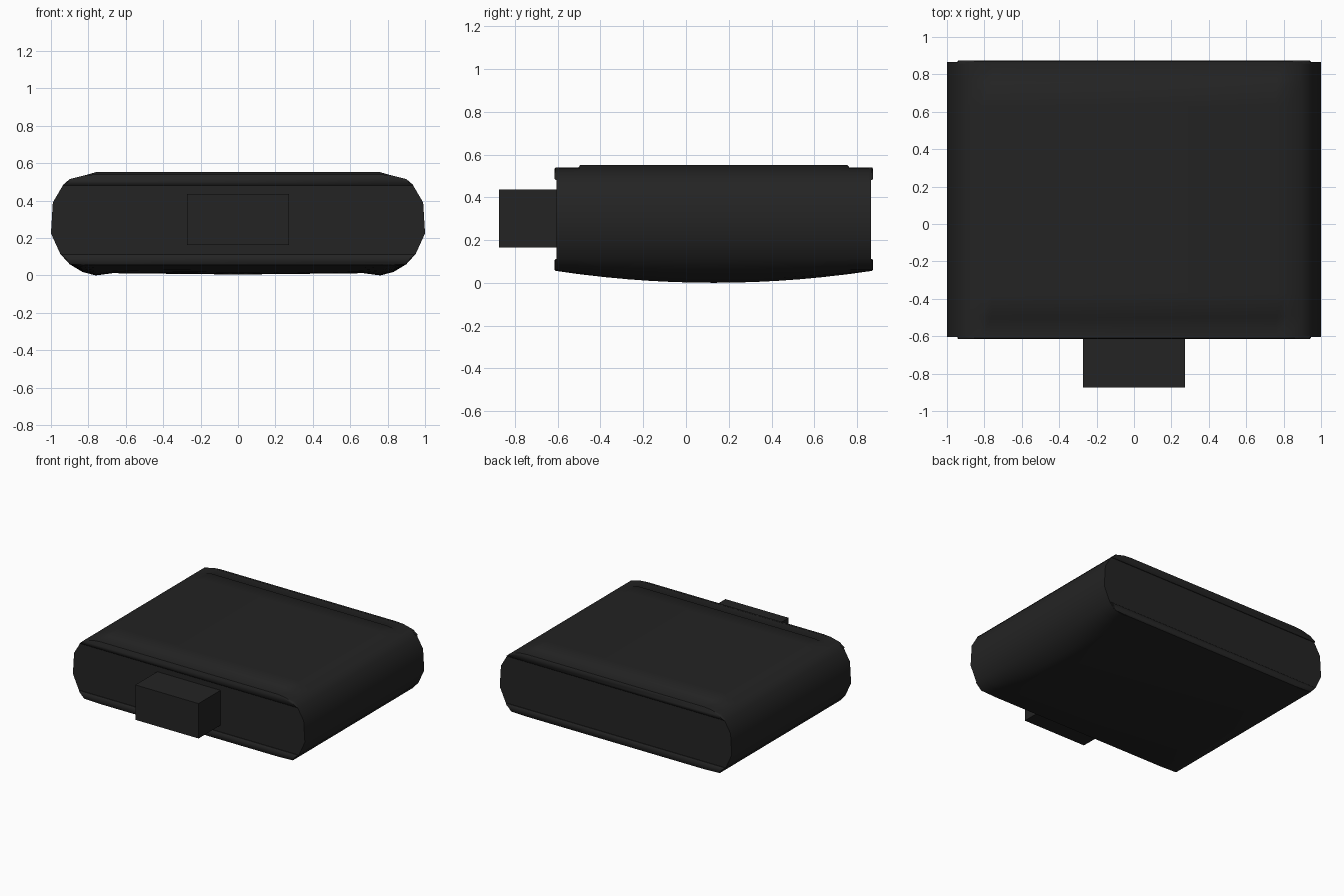
import bpy
import bmesh
import math

cube = bpy.data.objects.get("Cube")
if cube:
    bpy.data.objects.remove(cube)

# Single dark plastic colour
black = bpy.data.materials.new("black_plastic")
black.use_nodes = True
colour = (0.017, 0.017, 0.017, 1)
black.diffuse_color = colour
black.node_tree.nodes["Principled BSDF"].inputs["Base Color"].default_value = colour

MID = 0.13      # middle of the shell along y
HALF = 0.735    # half its depth


def finish(name, bm):
    bmesh.ops.recalc_face_normals(bm, faces=bm.faces)
    mesh = bpy.data.meshes.new(name)
    bm.to_mesh(mesh)
    bm.free()
    mesh.materials.append(black)
    obj = bpy.data.objects.new(name, mesh)
    bpy.context.collection.objects.link(obj)
    bpy.ops.object.select_all(action="DESELECT")
    obj.select_set(True)
    bpy.context.view_layer.objects.active = obj
    bpy.ops.object.shade_smooth_by_angle(angle=math.radians(40))
    return obj


def loft(name, sections):
    """Skin mirrored half outlines (y, [(x, z), ...]) into a capped solid."""
    bm = bmesh.new()
    rings = []
    for y, half in sections:
        outline = half + [(-x, z) for x, z in reversed(half) if x > 0]
        rings.append([bm.verts.new((x, y, z)) for x, z in outline])
    count = len(rings[0])
    for a, b in zip(rings, rings[1:]):
        for i in range(count):
            j = (i + 1) % count
            bm.faces.new((a[i], a[j], b[j], b[i]))
    bm.faces.new(rings[0])
    bm.faces.new(rings[-1])
    return finish(name, bm)


SIDE = [(0.82, 0.535), (0.90, 0.515), (0.94, 0.475), (0.99, 0.39),
        (1.0, 0.225), (0.95, 0.115), (0.90, 0.06)]


def shell_outline(y, top):
    # The underside bulges down towards the middle
    sag = 1 - ((y - MID) / HALF) ** 2
    bottom = [(x, 0.055 - depth * sag)
              for x, depth in ((0.83, 0.037), (0.76, 0.055), (0.67, 0.043), (0, 0.05))]
    return [(0.76, top)] + SIDE + bottom


# Main shell with a slightly raised top panel
LOW, HIGH = 0.539, 0.552
stations = [(-HALF, LOW), (-0.635, LOW), (-0.623, HIGH)]
stations += [(t / 10, HIGH) for t in range(-5, 6)]
stations += [(0.623, HIGH), (0.635, LOW), (HALF, LOW)]
loft("shell", [(MID + t, shell_outline(MID + t, top)) for t, top in stations])

# Thin lips along the top and bottom of both ends
TOP_LIP = [(0.76, 0.54)] + SIDE[:2] + [(0.94, 0.48)]
BOTTOM_LIP = [(0.945, 0.112), (0.90, 0.06), (0.76, 0.055)]


def shrink(outline, amount):
    middle = (outline[0][1] + outline[-1][1]) / 2
    return [(x - amount, z + math.copysign(amount, middle - z)) for x, z in outline]


for end, sign in (("front", -1), ("back", 1)):
    for level, outline in (("top", TOP_LIP), ("bottom", BOTTOM_LIP)):
        loft(f"{end}_{level}_lip", [
            (MID + sign * 0.725, outline),
            (MID + sign * 0.740, outline),
            (MID + sign * 0.745, shrink(outline, 0.006))])

# Rectangular plug at the front
bm = bmesh.new()
bmesh.ops.create_cube(bm, size=1)
bmesh.ops.scale(bm, vec=(0.545, 0.28, 0.272), verts=bm.verts)
bmesh.ops.translate(bm, vec=(0, -0.735, 0.3), verts=bm.verts)
finish("plug", bm)
